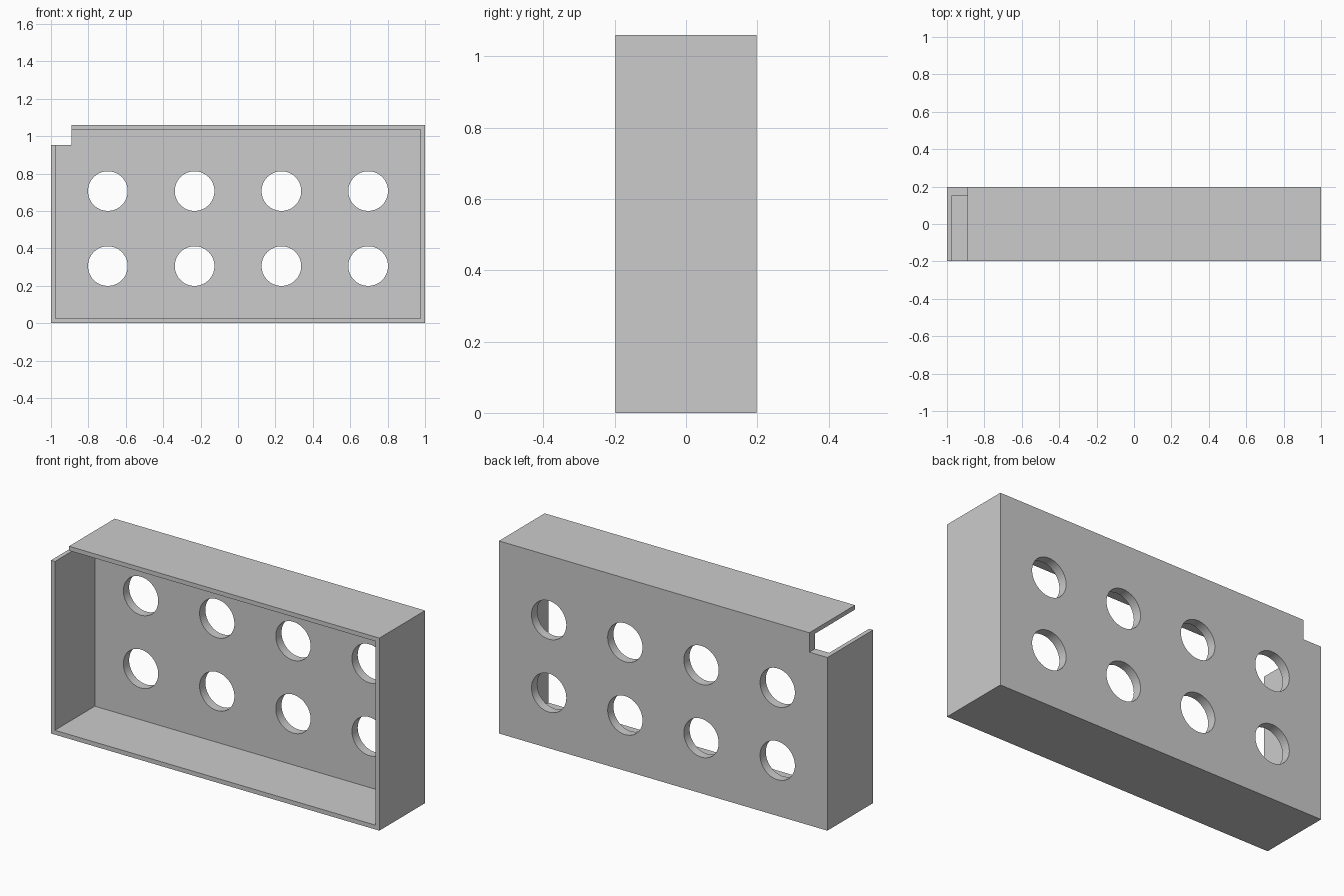
import bpy
import math

cube = bpy.data.objects.get("Cube")
if cube:
    bpy.data.objects.remove(cube, do_unlink=True)

HEIGHT, DEPTH = 1.06, 0.397
WALL, BACK = 0.024, 0.05
HALF = DEPTH / 2

grey = bpy.data.materials.new("light_grey")
grey.use_nodes = True
colour = (0.6, 0.6, 0.6, 1)
grey.diffuse_color = colour
grey.node_tree.nodes["Principled BSDF"].inputs["Base Color"].default_value = colour


def box(name, low, high):
    """Axis-aligned box between two corners."""
    bpy.ops.mesh.primitive_cube_add(size=1)
    ob = bpy.context.object
    ob.name = name
    ob.location = [(a + b) / 2 for a, b in zip(low, high)]
    ob.scale = [b - a for a, b in zip(low, high)]
    bpy.ops.object.transform_apply(location=True, scale=True)
    ob.data.materials.append(grey)
    return ob


def hole(x, z):
    """Round cutter running front to back through the back panel."""
    bpy.ops.mesh.primitive_cylinder_add(
        vertices=64, radius=0.106, depth=0.2,
        location=(x, HALF, z), rotation=(math.pi / 2, 0, 0))
    ob = bpy.context.object
    ob.name = "hole_cutter"
    ob.data.materials.append(grey)
    return ob


# Outer block of the tray
tray = box("tray_housing", (-1, -HALF, 0), (1, HALF, HEIGHT))

# Open-front cavity, corner notch and two rows of round holes
cutters = [
    box("cavity_cutter", (-1 + WALL, -1, WALL), (1 - WALL, HALF - BACK, HEIGHT - WALL)),
    box("notch_cutter", (-1.2, -1, 0.953), (-0.89, 1, 1.3)),
]
for z in (0.305, 0.706):
    for i in range(4):
        cutters.append(hole((i - 1.5) * 0.464, z))

bpy.ops.object.select_all(action="DESELECT")
tray.select_set(True)
bpy.context.view_layer.objects.active = tray
for cutter in cutters:
    cutter.hide_render = True
    mod = tray.modifiers.new("cut", "BOOLEAN")
    mod.operation = "DIFFERENCE"
    mod.solver = "EXACT"
    mod.object = cutter
    bpy.ops.object.modifier_apply(modifier=mod.name)
for cutter in cutters:
    bpy.data.objects.remove(cutter, do_unlink=True)

# Smooth hole walls, crisp panel edges
bpy.ops.object.shade_smooth_by_angle(angle=math.radians(30))
